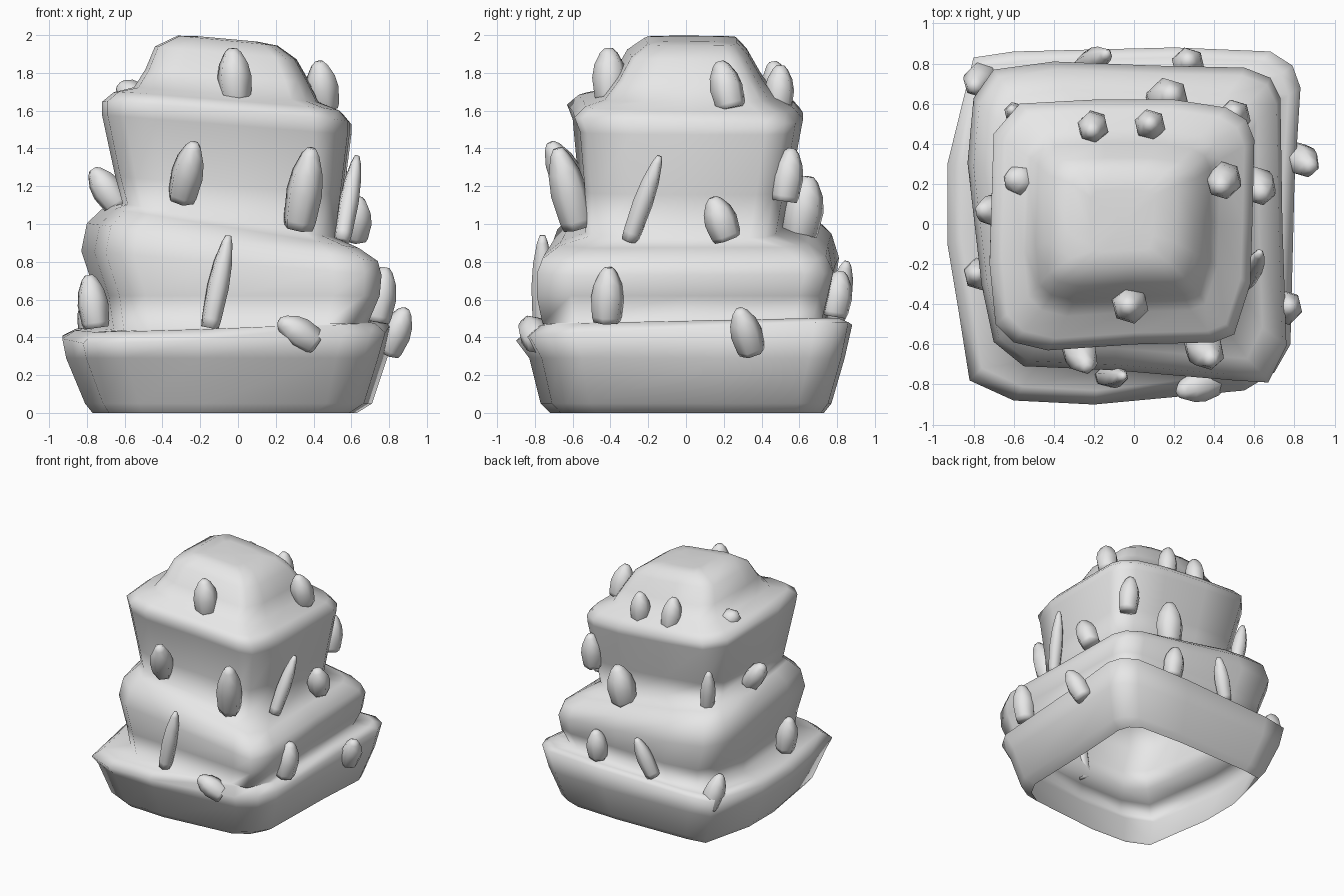
import bpy, bmesh, math
from mathutils import Vector

stone = bpy.data.materials.new("grey_stone")
stone.diffuse_color = (0.8, 0.8, 0.8, 1)


def loft(name, rings, open_bottom=False):
    """Skin a list of closed rings, cap the ends, shade smooth."""
    bm = bmesh.new()
    vr = [[bm.verts.new(p) for p in ring] for ring in rings]
    n = len(vr[0])
    for a, b in zip(vr, vr[1:]):
        for i in range(n):
            j = (i + 1) % n
            bm.faces.new((a[j], a[i], b[i], b[j]))
    for ring in ([vr[-1]] if open_bottom else [vr[0], vr[-1]]):
        c = bm.verts.new(sum((v.co for v in ring), Vector()) / n)
        for i in range(n):
            bm.faces.new((ring[i], ring[(i + 1) % n], c))
    bmesh.ops.recalc_face_normals(bm, faces=bm.faces)
    for f in bm.faces:
        f.smooth = True
    me = bpy.data.meshes.new(name)
    bm.to_mesh(me)
    bm.free()
    me.materials.append(stone)
    bpy.context.collection.objects.link(bpy.data.objects.new(name, me))


def tier(outline, rings):
    """Fit one rough outline into boxes x0,x1,y0,y1 at height z, tilted by sx, sy."""
    xs, ys = [p[0] for p in outline], [p[1] for p in outline]
    out = []
    for x0, x1, y0, y1, z, sx, sy in rings:
        ring = []
        for px, py in outline:
            x = x0 + (x1 - x0) * (px - min(xs)) / (max(xs) - min(xs))
            y = y0 + (y1 - y0) * (py - min(ys)) / (max(ys) - min(ys))
            ring.append(Vector((x, y, z + sx * x + sy * y)))
        out.append(ring)
    return out


# base tier, an open shell underneath
rings = tier(
    [(-.8, .83), (-.6, .86), (.2, .88), (.68, .86), (.79, .79), (.83, .68), (.8, .2), (.78, -.6),
     (.7, -.74), (.55, -.83), (-.2, -.9), (-.6, -.88), (-.82, -.78), (-.88, -.4), (-.93, -.1), (-.93, .3)],
    [(-.77, .63, -.72, .73, 0, 0, 0),
     (-.81, .71, -.77, .77, .05, 0, 0),
     (-.91, .79, -.83, .84, .29, 0, 0),
     (-.93, .83, -.9, .88, .425, .03, .04),
     (-.86, .77, -.83, .83, .465, .03, .02)])

# second tier, top slopes down to the right
rings += tier(
    [(-.7, .76), (-.4, .8), (.1, .78), (.55, .77), (.68, .72), (.73, .62), (.74, 0), (.76, -.6),
     (.67, -.78), (.5, -.77), (-.1, -.72), (-.55, -.7), (-.7, -.58), (-.76, -.3), (-.83, .3), (-.8, .62)],
    [(-.72, .69, -.76, .75, .47, .03, .02),
     (-.75, .75, -.79, .78, .62, 0, 0),
     (-.83, .76, -.79, .81, .79, -.08, 0),
     (-.8, .74, -.76, .77, .9, -.13, 0),
     (-.71, .64, -.67, .67, .975, -.16, 0)])

# third tier flares upward, then the domed cap
top_outline = [(-.57, .6), (-.2, .62), (.2, .62), (.46, .58), (.56, .52), (.6, .42), (.59, 0), (.58, -.3),
               (.5, -.55), (.4, -.59), (0, -.6), (-.43, -.63), (-.6, -.59), (-.69, -.5), (-.72, -.2), (-.7, .45)]
rings += tier(
    top_outline,
    [(-.61, .53, -.57, .51, 1.01, -.16, 0),
     (-.65, .56, -.57, .55, 1.2, -.08, 0),
     (-.72, .6, -.6, .61, 1.52, -.08, 0),
     (-.72, .6, -.63, .62, 1.585, -.08, -.02),
     (-.66, .55, -.57, .57, 1.64, -.08, -.02),
     (-.55, .43, -.46, .47, 1.68, -.08, 0),
     (-.49, .38, -.38, .4, 1.78, -.08, 0),
     (-.44, .31, -.31, .33, 1.9, -.09, 0),
     (-.32, .21, -.22, .27, 1.965, -.1, 0),
     (-.22, .1, -.14, .17, 1.975, -.09, 0)])
loft("stacked_rock_body", rings, open_bottom=True)


def crystal(name, base, tip, r):
    """Six-sided shard, widest in the lower half, blunt point."""
    b, t = Vector(base), Vector(tip)
    d = (t - b).normalized()
    u = d.cross(Vector((.3, 1, 0))).normalized()
    v = d.cross(u)
    rings = []
    for f, k in ((0, .8), (.1, .9), (.45, 1), (.7, .85), (.92, .5), (1, .25)):
        c = b.lerp(t, f)
        rings.append([c + r * k * (u * math.cos(a) + v * math.sin(a))
                      for a in (math.pi * i / 3 for i in range(6))])
    loft(name, rings)


crystals = {
    "front": [((-.01, -.4, 1.65), (-.03, -.41, 1.93), .095),
              ((-.3, -.57, 1.13), (-.23, -.72, 1.43), .09),
              ((.32, -.57, .98), (.39, -.68, 1.4), .1),
              ((-.15, -.76, .45), (-.05, -.76, .94), .06),
              ((.41, -.78, .37), (.22, -.84, .49), .085)],
    "right": [((.73, -.42, .48), (.78, -.41, .77), .09),
              ((.79, .35, .32), (.89, .28, .55), .085),
              ((.55, -.3, .91), (.63, -.14, 1.36), .055),
              ((.61, .22, .92), (.64, .14, 1.14), .09),
              ((.46, .24, 1.61), (.43, .18, 1.86), .09)],
    "back": [((-.2, .5, 1.62), (-.21, .46, 1.86), .08),
             ((.08, .49, 1.6), (.08, .5, 1.84), .08),
             ((.15, .6, .93), (.19, .65, 1.25), .11),
             ((.5, .52, 1.12), (.5, .56, 1.4), .085),
             ((.27, .78, .51), (.27, .82, .75), .085),
             ((-.25, .79, .49), (-.13, .85, .8), .065)],
    "left": [((-.74, .75, .34), (-.8, .68, .61), .085),
             ((-.75, -.25, .45), (-.79, -.25, .73), .085),
             ((-.63, .06, 1.09), (-.77, .07, 1.29), .085),
             ((-.53, .21, 1.65), (-.63, .23, 1.74), .08),
             ((-.57, .53, 1.04), (-.61, .57, 1.38), .06)],
}
for side, shards in crystals.items():
    for i, s in enumerate(shards):
        crystal(f"{side}_crystal_{i + 1}", *s)
